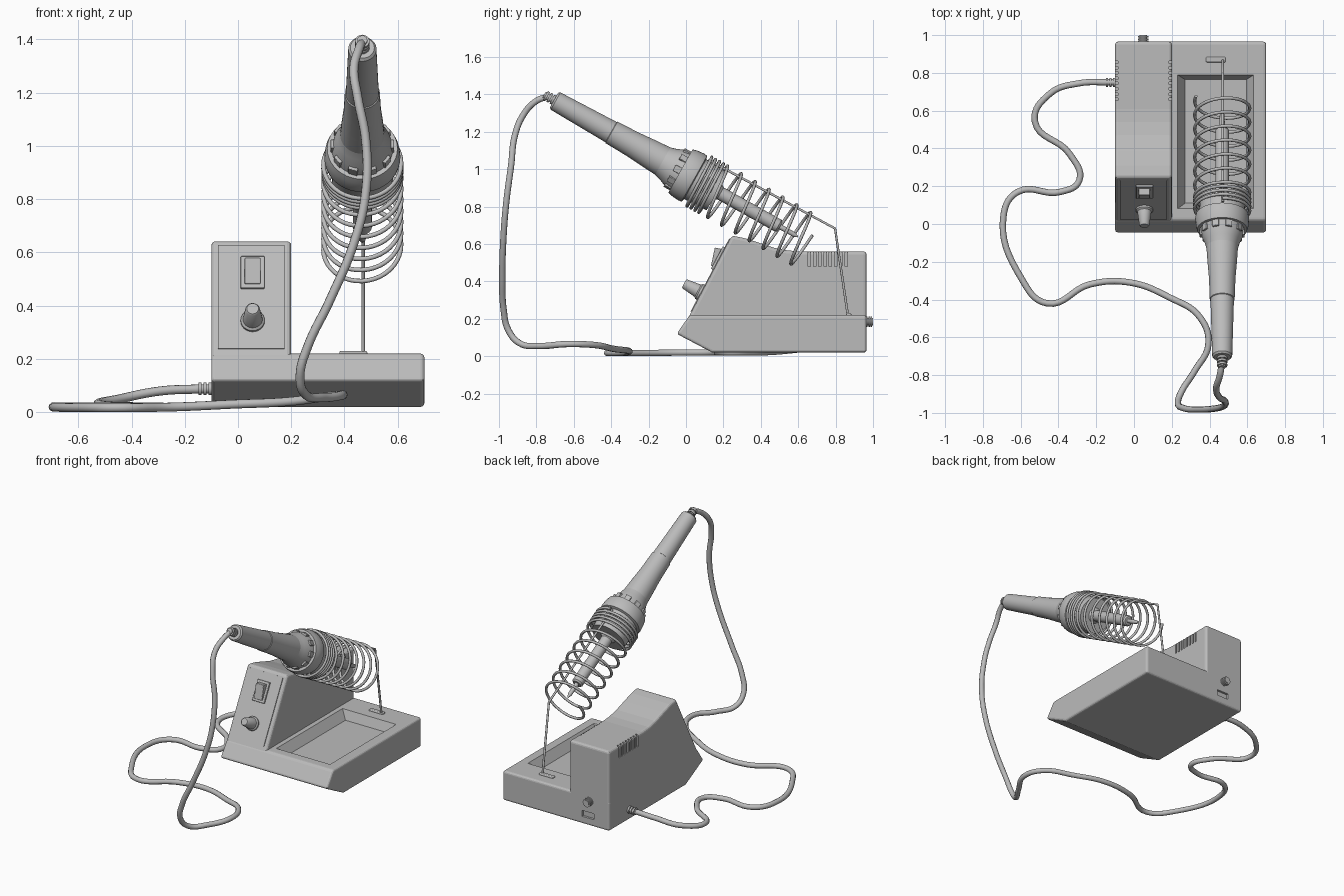
import bpy, bmesh, math
from mathutils import Matrix, Vector

cube = bpy.data.objects.get("Cube")
if cube:
    bpy.data.objects.remove(cube, do_unlink=True)

grey = bpy.data.materials.new("plain_grey")
grey.use_nodes = True
grey.diffuse_color = (0.5, 0.5, 0.5, 1)
grey.node_tree.nodes["Principled BSDF"].inputs["Base Color"].default_value = (0.5, 0.5, 0.5, 1)


def add(name, data, matrix=Matrix()):
    ob = bpy.data.objects.new(name, data)
    ob.matrix_world = matrix
    data.materials.append(grey)
    bpy.context.scene.collection.objects.link(ob)
    return ob


def from_bmesh(name, bm, matrix=Matrix()):
    bmesh.ops.recalc_face_normals(bm, faces=bm.faces)
    mesh = bpy.data.meshes.new(name)
    bm.to_mesh(mesh)
    bm.free()
    return add(name, mesh, matrix)


def bevel(ob, width, segments=3):
    mod = ob.modifiers.new("bevel", 'BEVEL')
    mod.width, mod.segments = width, segments
    mod.limit_method = 'ANGLE'
    mod.angle_limit = math.radians(30)


def smooth(ob):
    bpy.ops.object.select_all(action='DESELECT')
    ob.select_set(True)
    bpy.context.view_layer.objects.active = ob
    bpy.ops.object.shade_smooth_by_angle(angle=math.radians(35))


def boxes(name, items, matrix=Matrix(), width=0):
    """One mesh from a list of (centre, size) boxes."""
    bm = bmesh.new()
    for centre, size in items:
        place = Matrix.Translation(centre) @ Matrix.Diagonal((*size, 1))
        bmesh.ops.create_cube(bm, size=1, matrix=place)
    ob = from_bmesh(name, bm, matrix)
    if width:
        bevel(ob, width)
    return ob


def prism(name, profile, x0, x1, width):
    """Side profile of (y, z) points, extruded along x."""
    bm = bmesh.new()
    face = bm.faces.new([bm.verts.new((x0, y, z)) for y, z in profile])
    out = bmesh.ops.extrude_face_region(bm, geom=[face])
    moved = [v for v in out["geom"] if isinstance(v, bmesh.types.BMVert)]
    bmesh.ops.translate(bm, verts=moved, vec=(x1 - x0, 0, 0))
    ob = from_bmesh(name, bm)
    bevel(ob, width)
    return ob


def lathe(name, profile, matrix, steps=40):
    """Spin (height, radius) points about the local z axis."""
    bm = bmesh.new()
    verts = [bm.verts.new((r, 0, h)) for h, r in profile]
    edges = [bm.edges.new(pair) for pair in zip(verts, verts[1:])]
    bmesh.ops.spin(bm, geom=verts + edges, cent=(0, 0, 0), axis=(0, 0, 1),
                   angle=math.tau, steps=steps, use_duplicate=False)
    bmesh.ops.remove_doubles(bm, verts=bm.verts, dist=0.0001)
    ob = from_bmesh(name, bm, matrix)
    smooth(ob)
    return ob


def tube(name, points, radius, curved=False):
    curve = bpy.data.curves.new(name, 'CURVE')
    curve.dimensions = '3D'
    curve.bevel_depth, curve.bevel_resolution = radius, 3
    curve.use_fill_caps = True
    spline = curve.splines.new('BEZIER' if curved else 'POLY')
    if curved:
        spline.resolution_u = 8
        spline.bezier_points.add(len(points) - 1)
        for p, co in zip(spline.bezier_points, points):
            p.co = co
            p.handle_left_type = p.handle_right_type = 'AUTO'
    else:
        spline.points.add(len(points) - 1)
        for p, co in zip(spline.points, points):
            p.co = (*co, 1)
    return add(name, curve)


def cut(ob, cutter):
    mod = ob.modifiers.new("cut", 'BOOLEAN')
    mod.operation, mod.solver, mod.object = 'DIFFERENCE', 'EXACT', cutter
    cutter.hide_render = cutter.hide_viewport = True


def frame(origin, x, y, z):
    m = Matrix((x, y, z)).transposed().to_4x4()
    m.translation = origin
    return m


# Base with wedge front, and the tall control housing
base = prism("base", [(-.05, .12), (.02, .22), (.965, .22), (.965, .02), (.14, .02)], -.1, .7, .014)
housing = prism("control_housing",
                [(-.017, .15), (.245, .645), (.31, .632), (.39, .607), (.47, .58), (.54, .566),
                 (.61, .56), (.965, .56), (.965, .15)], -.1, .2, .016)

# Tray recess with sloping walls
bm = bmesh.new()
low = [bm.verts.new((x, y, .16)) for x, y in ((.27, .11), (.595, .11), (.595, .765), (.27, .765))]
high = [bm.verts.new((x, y, .222)) for x, y in ((.23, .08), (.635, .08), (.635, .79), (.23, .79))]
bm.faces.new(low)
bm.faces.new(high)
for i in range(4):
    j = (i + 1) % 4
    bm.faces.new((low[i], low[j], high[j], high[i]))
cut(base, from_bmesh("tray_cutter", bm))
cut(base, boxes("rear_recess_cutter", [((.06, .965, .09), (.09, .03, .04))]))

# Cooling slots over both top edges
cut(housing, boxes("vent_cutter", [((x, .66 + i * .028, .53), (.03, .013, .1))
                                   for x in (-.1, .2) for i in range(8)]))

# Sloped control panel, rocker switch and knob
up = Vector((0, .468, .884)).normalized()
out = Vector((1, 0, 0)).cross(up)
panel = frame((.05, .02, .22), (1, 0, 0), up, out)
boxes("front_panel", [((0, .24, .001), (.25, .44, .008))], panel)
boxes("switch_frame", [((.005, .34, .008), (.09, .135, .016))], panel, .004)
rocker = panel @ Matrix.Translation((.005, .34, .015)) @ Matrix.Rotation(.28, 4, 'X')
boxes("switch_rocker", [((0, 0, 0), (.06, .1, .045))], rocker, .004)
lathe("knob", [(0, 0), (0, .045), (.015, .045), (.022, .037), (.1, .027), (.106, .022), (.106, 0)],
      panel @ Matrix.Translation((.005, .135, 0)), 24)


# Ribbed fittings on the housing and the handle end
def ribbed(name, length, radius, matrix):
    profile = [(-.01, 0), (-.01, radius)]
    step = length / 3
    for i in range(3):
        h = i * step
        profile += [(h, radius), (h + step * .6, radius), (h + step * .6, radius * .7), (h + step, radius * .7)]
    lathe(name, profile + [(length, 0)], matrix, 20)


ribbed("rear_socket", .037, .028, frame((.05, .963, .185), (1, 0, 0), (0, 0, -1), (0, 1, 0)))
ribbed("cable_entry", .055, .024, frame((-.1, .75, .088), (0, 1, 0), (0, 0, -1), (-1, 0, 0)))

# Iron: handle, flared collar, barrel and tip
axis = Vector((0, .872, -.488)).normalized()
iron = frame((.467, -.706, 1.369), (1, 0, 0), axis.cross(Vector((1, 0, 0))), axis)
lathe("iron_handle", [(0, 0), (0, .045), (.01, .053), (.35, .062), (.353, .066), (.48, .07),
                      (.58, .078), (.675, .084), (.675, 0)], iron)
lathe("iron_collar", [(.665, 0), (.665, .083), (.70, .093), (.735, .108), (.775, .115), (.775, .132),
                      (.80, .139), (.84, .143), (.86, .14), (.865, .122), (1, .115), (1, .05),
                      (1.02, .036)], iron)
lathe("iron_barrel", [(1, 0), (1, .036), (1.375, .036), (1.385, .028), (1.385, .014),
                      (1.47, .013), (1.495, .004), (1.495, 0)], iron, 24)
for i in range(10):
    spoke = iron @ Matrix.Rotation(math.tau * i / 10, 4, 'Z')
    boxes("collar_lug", [((.108, 0, .757), (.022, .036, .04))], spoke, .003)
ribbed("handle_strain_relief", .06, .027, iron @ Matrix.Rotation(math.pi, 4, 'X'))

# Spring holder: tight turns first, then open turns
tight, loose, per_turn = 4, 6.8, 40
spring = []
for i in range(int((tight + loose) * per_turn) + 1):
    turn = i / per_turn
    t = .885 + .024 * min(turn, tight) + .085 * max(0, turn - tight)
    a = math.tau * turn - math.pi / 2
    spring.append(iron @ Vector((.146 * math.cos(a), .146 * math.sin(a), t)))
tube("spring_holder", spring, .0085)
tube("spring_support_rod", [(.47, .868, .2), (.47, .797, .683), (.47, .118, 1.05)], .007)
boxes("rod_socket", [((.433, .87, .222), (.105, .028, .016))], width=.006)

# Cable from the handle to the housing
tube("cable", [
    (.465, -.74, 1.388), (.455, -.80, 1.365), (.435, -.87, 1.29), (.45, -.915, 1.18),
    (.48, -.935, 1.02), (.48, -.96, .83), (.44, -.975, .65), (.345, -.982, .42),
    (.263, -.975, .25), (.233, -.95, .14), (.25, -.89, .07), (.32, -.78, .055),
    (.394, -.635, .065), (.346, -.49, .06), (.19, -.39, .04), (-.02, -.31, .03),
    (-.235, -.32, .02), (-.46, -.42, .017), (-.595, -.29, .017), (-.69, .05, .02),
    (-.615, .17, .02), (-.39, .17, .02), (-.29, .23, .02), (-.34, .37, .02),
    (-.525, .545, .03), (-.445, .69, .05), (-.29, .745, .08), (-.12, .75, .088)], .017, True)
